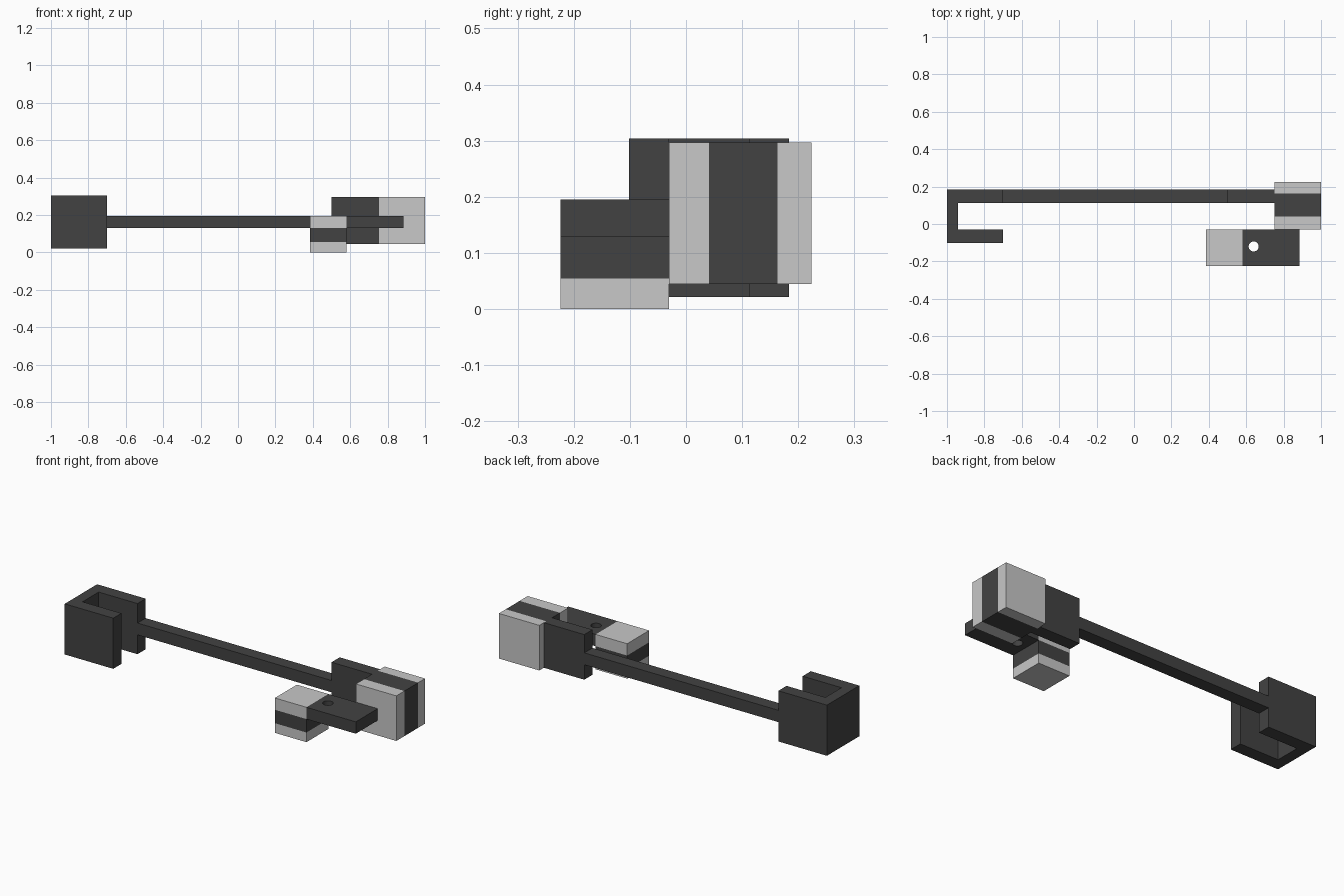
import bpy, bmesh
from mathutils import Vector

if "Cube" in bpy.data.objects:
    bpy.data.objects.remove(bpy.data.objects["Cube"])


def material(name, value):
    m = bpy.data.materials.new(name)
    m.diffuse_color = (value, value, value, 1)
    m.use_nodes = True
    m.node_tree.nodes["Principled BSDF"].inputs["Base Color"].default_value = m.diffuse_color
    return m


dark = material("charcoal", 0.055)
light = material("light_grey", 0.58)


def finish(name, bm, mats):
    bmesh.ops.recalc_face_normals(bm, faces=bm.faces)
    me = bpy.data.meshes.new(name)
    bm.to_mesh(me)
    bm.free()
    for m in mats:
        me.materials.append(m)
    ob = bpy.data.objects.new(name, me)
    bpy.context.collection.objects.link(ob)
    return ob


def box_mesh(x, y, z):
    bm = bmesh.new()
    bmesh.ops.create_cube(bm, size=1)
    for v in bm.verts:
        v.co = Vector([r[0] if c < 0 else r[1] for c, r in zip(v.co, (x, y, z))])
    return bm


def box(name, x, y, z):
    return finish(name, box_mesh(x, y, z), [dark])


def banded_box(name, x, y, z, axis, low, high):
    """Light block with a dark band between low and high along one axis."""
    bm = box_mesh(x, y, z)
    normal = Vector((0, 0, 0))
    normal[axis] = 1
    for cut in (low, high):
        bmesh.ops.bisect_plane(bm, geom=bm.verts[:] + bm.edges[:] + bm.faces[:],
                               plane_co=normal * cut, plane_no=normal)
    for f in bm.faces:
        f.material_index = int(low < f.calc_center_median()[axis] < high)
    return finish(name, bm, [light, dark])


def prism(name, outline, z):
    """Plan outline pulled up between two heights."""
    bm = bmesh.new()
    face = bm.faces.new([bm.verts.new((px, py, z[0])) for px, py in outline])
    top = bmesh.ops.extrude_face_region(bm, geom=[face])["geom"]
    bmesh.ops.translate(bm, vec=(0, 0, z[1] - z[0]),
                        verts=[g for g in top if isinstance(g, bmesh.types.BMVert)])
    return finish(name, bm, [dark])


BACK = (0.112, 0.184)
ARM_Z = (0.129, 0.195)

# U-shaped clip at the left end
prism("end_clip", [(-1, -0.102), (-0.7, -0.102), (-0.7, -0.03), (-0.94, -0.03),
                   (-0.94, BACK[0]), (-0.7, BACK[0]), (-0.7, BACK[1]), (-1, BACK[1])],
      (0.021, 0.304))

# Long arm and its mounting plate
box("long_arm", (-0.7, 0.5), BACK, ARM_Z)
box("mounting_plate", (0.5, 0.75), BACK, (0.045, 0.297))

# Large block with an upright dark band
banded_box("large_block", (0.75, 1), (-0.03, 0.224), (0.045, 0.297), 1, 0.041, 0.163)

# Small block with a level dark band
banded_box("small_block", (0.385, 0.58), (-0.224, -0.03), (0, 0.195), 2, 0.054, 0.129)

# Flat tongue with a round through hole
tongue = box("tongue", (0.58, 0.885), (-0.224, -0.03), ARM_Z)
bm = bmesh.new()
bmesh.ops.create_cone(bm, cap_ends=True, segments=32, radius1=0.027, radius2=0.027, depth=0.3)
bmesh.ops.translate(bm, verts=bm.verts, vec=(0.64, -0.12, 0.16))
cutter = finish("hole_cutter", bm, [dark])
cutter.hide_render = True
cutter.display_type = 'WIRE'
cut = tongue.modifiers.new("hole", 'BOOLEAN')
cut.operation = 'DIFFERENCE'
cut.solver = 'EXACT'
cut.object = cutter
